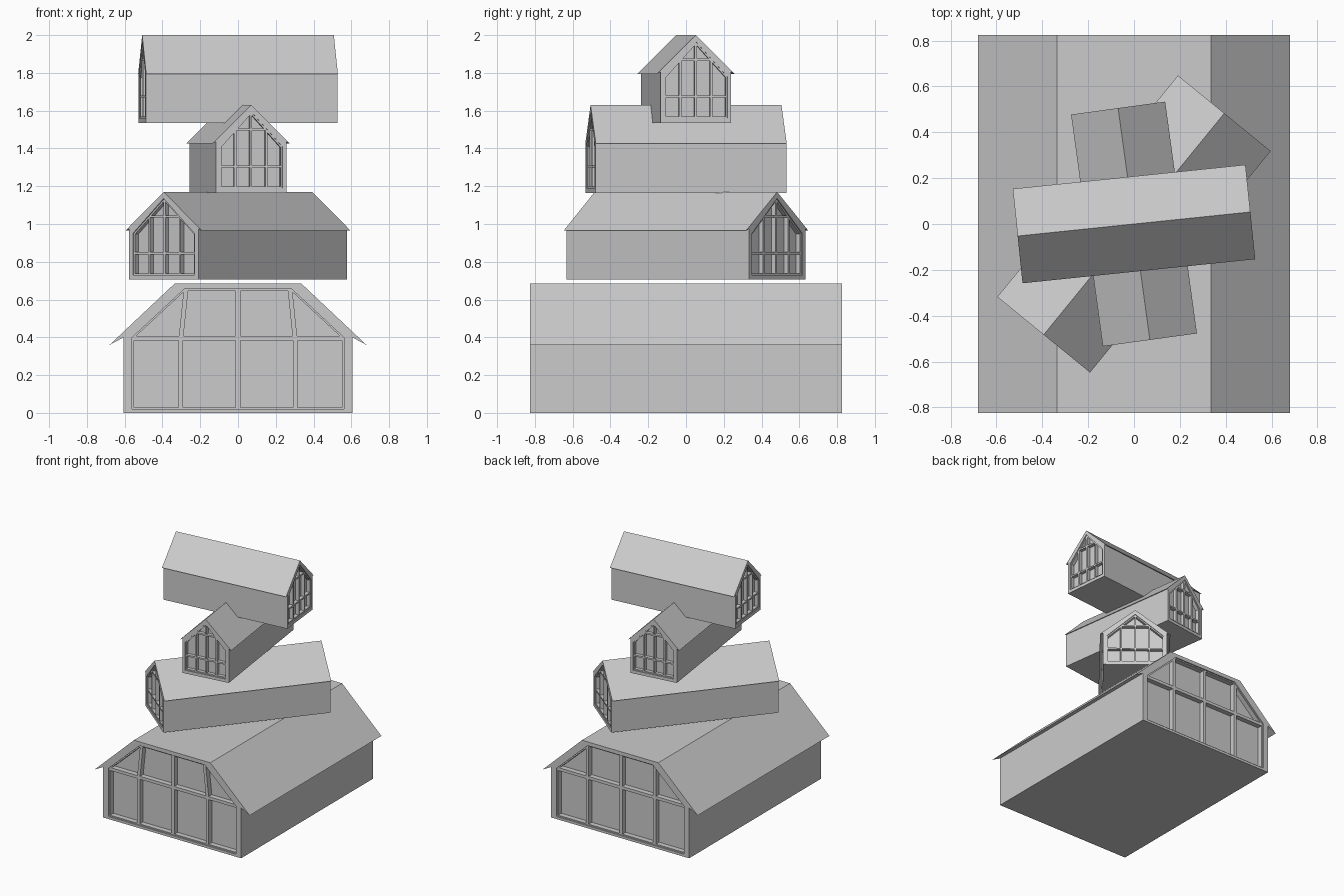
import bpy, bmesh
from math import radians
from mathutils import Vector

if "Cube" in bpy.data.objects:
    bpy.data.objects.remove(bpy.data.objects["Cube"])


def add_object(name, bm, z, turn):
    bmesh.ops.recalc_face_normals(bm, faces=bm.faces[:])
    me = bpy.data.meshes.new(name)
    bm.to_mesh(me)
    bm.free()
    ob = bpy.data.objects.new(name, me)
    ob.location.z = z
    ob.rotation_euler.z = radians(turn)
    bpy.context.collection.objects.link(ob)


def loop_at(bm, pts, y):
    vs = [bm.verts.new((x, y, z)) for x, z in pts]
    es = [bm.edges.new((vs[i], vs[(i + 1) % len(vs)])) for i in range(len(vs))]
    return vs, es


def bridge(bm, a, b):
    for i in range(len(a)):
        j = (i + 1) % len(a)
        bm.faces.new((a[i], a[j], b[j], b[i]))


def shell(name, profile, opening, half, depth, z, turn):
    """Extruded house profile with a recessed glazed opening in each gable."""
    bm = bmesh.new()
    outer = {}
    for s in (-1, 1):
        o, oe = loop_at(bm, profile, s * half)
        n, ne = loop_at(bm, opening, s * half)
        bmesh.ops.triangle_fill(bm, use_beauty=True, edges=oe + ne,
                                normal=Vector((0, s, 0)))
        g, _ = loop_at(bm, opening, s * (half - depth))
        bridge(bm, n, g)
        bm.faces.new(g)
        outer[s] = o
    bridge(bm, outer[-1], outer[1])
    add_object(name, bm, z, turn)


def bar(bm, a, b, width, y0, y1):
    """Rectangular glazing bar between two points of the gable plane."""
    a, b = Vector(a), Vector(b)
    d = (b - a).normalized() * width / 2
    n = Vector((-d.y, d.x))
    lo, hi = [[bm.verts.new((p.x, y, p.y)) for p in (a - n, b - n, b + n, a + n)]
              for y in (y0, y1)]
    bm.faces.new(lo)
    bm.faces.new(hi)
    bridge(bm, lo, hi)


def glazing(name, opening, bars, width, s, half, depth, z, turn):
    bm = bmesh.new()
    y0, y1 = s * (half - depth), s * (half - depth * 0.2)
    for a, b in bars:
        bar(bm, a, b, width, y0, y1)
    # thin frame around the opening
    for i, p in enumerate(opening):
        bar(bm, p, opening[(i + 1) % len(opening)], 0.018, y0, y1)
    add_object(name, bm, z, turn)


def mirrored(half_pts):
    """Close a right-hand half outline by mirroring it in x."""
    return half_pts + [(-x, z) for x, z in reversed(half_pts) if x > 0]


# Base barn with a flat-topped roof
base = mirrored([(0.605, 0), (0.605, 0.40), (0.68, 0.36), (0.335, 0.685)])
base_open = mirrored([(0.56, 0.02), (0.56, 0.40), (0.285, 0.655)])
shell("base_barn", base, base_open, 0.825, 0.05, 0, 0)
common = [((0, 0.02), (0, 0.655)), ((-0.56, 0.395), (0.56, 0.395))]
front, back = list(common), list(common)
for s in (-1, 1):
    front += [((s * 0.302, 0.02), (s * 0.302, 0.40)),
              ((s * 0.302, 0.395), (s * 0.275, 0.655))]
    back.append(((s * 0.295, 0.02), (s * 0.295, 0.645)))
glazing("base_front_window_bars", base_open, front, 0.024, -1, 0.825, 0.05, 0, 0)
glazing("base_back_window_bars", base_open, back, 0.024, 1, 0.825, 0.05, 0, 0)

# Three stacked gabled houses: name, width scale, half length, height, turn
houses = [("lower_house", 1.26, 0.623, 0.705, -39.2),
          ("middle_house", 1.0, 0.51, 1.165, 7.8),
          ("top_house", 1.0, 0.51, 1.535, -84.1)]
for name, k, half, z, turn in houses:
    profile = mirrored([(0.188 * k, 0), (0.188 * k, 0.270),
                        (0.207 * k, 0.260), (0, 0.465)])
    opening = mirrored([(0.167 * k, 0.025), (0.167 * k, 0.245), (0, 0.43)])
    shell(name, profile, opening, half, 0.035, z, turn)
    bars = [((0, 0.025), (0, 0.425)),
            ((-0.167 * k, 0.14), (0.167 * k, 0.14)),
            ((-0.086 * k, 0.335), (0.086 * k, 0.335))]
    bars += [((s * 0.083 * k, 0.025), (s * 0.083 * k, 0.338)) for s in (-1, 1)]
    for s, end in ((-1, "front"), (1, "back")):
        glazing(f"{name}_{end}_window_bars", opening, bars, 0.012, s, half,
                0.035, z, turn)
